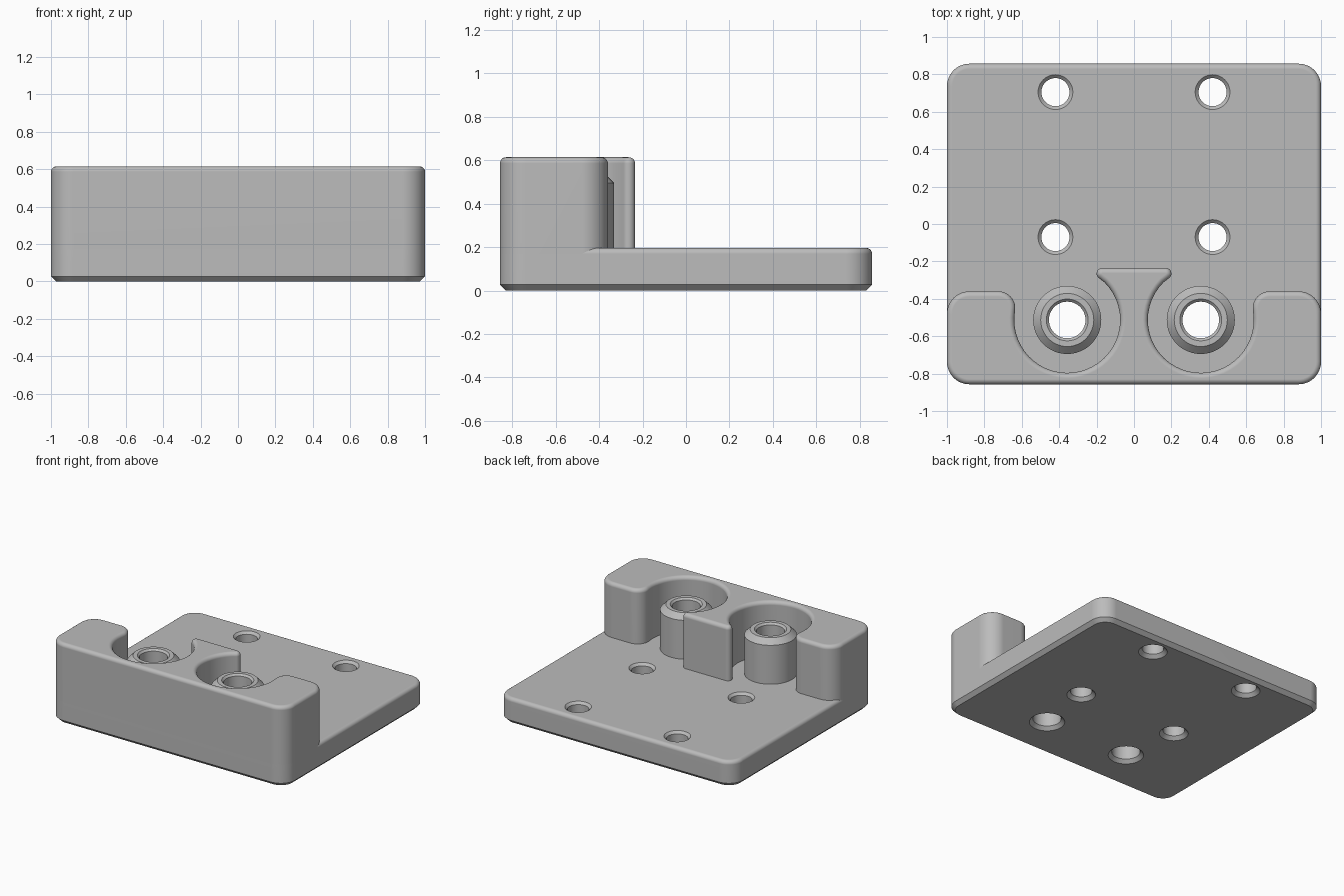
import bpy, bmesh
from math import sin, cos, pi, radians
from mathutils import Vector

if "Cube" in bpy.data.objects:
    bpy.data.objects.remove(bpy.data.objects["Cube"], do_unlink=True)

grey = bpy.data.materials.new("plain grey")
grey.use_nodes = True
grey.diffuse_color = (0.5, 0.5, 0.5, 1)
grey.node_tree.nodes["Principled BSDF"].inputs["Base Color"].default_value = (0.5, 0.5, 0.5, 1)

HALF_Y, PLATE_TOP, WALL_TOP = 0.857, 0.197, 0.614
CORNER, ROUND = 0.12, 0.028
SEAT_X, SEAT_Y, POCKET_R = 0.357, -0.513, 0.283


def arc(x, y, r, start, end):
    """Points along an arc, angles in degrees."""
    n = max(2, round(abs(end - start) / 7.5))
    angles = [radians(start + (end - start) * i / n) for i in range(n + 1)]
    return [Vector((x + r * cos(a), y + r * sin(a))) for a in angles]


def circle(x, y, r):
    return arc(x, y, r, 0, 360)[:-1]


def inset(points, d):
    """Move a counter-clockwise outline inwards by d."""
    out = []
    for i, p in enumerate(points):
        a = (p - points[i - 1]).normalized()
        b = (points[(i + 1) % len(points)] - p).normalized()
        na, nb = Vector((-a.y, a.x)), Vector((-b.y, b.x))
        out.append(p + (na + nb) * d / max(0.2, 1 + na.dot(nb)))
    return out


def loft(name, outline, levels, tube=False):
    """Skin an outline through (inset, height) levels; a tube joins last to first."""
    bm = bmesh.new()
    rings = [[bm.verts.new((p.x, p.y, z)) for p in inset(outline, d)] for d, z in levels]
    pairs = list(zip(rings, rings[1:]))
    if tube:
        pairs.append((rings[-1], rings[0]))
    else:
        bm.faces.new(rings[0])
        bm.faces.new(rings[-1])
    for low, high in pairs:
        for i in range(len(low)):
            bm.faces.new((low[i - 1], low[i], high[i], high[i - 1]))
    bmesh.ops.recalc_face_normals(bm, faces=bm.faces)
    mesh = bpy.data.meshes.new(name)
    bm.to_mesh(mesh)
    bm.free()
    mesh.materials.append(grey)
    obj = bpy.data.objects.new(name, mesh)
    bpy.context.collection.objects.link(obj)
    return obj


def activate(obj):
    bpy.ops.object.select_all(action='DESELECT')
    obj.select_set(True)
    bpy.context.view_layer.objects.active = obj


def smooth(obj):
    activate(obj)
    bpy.ops.object.shade_smooth_by_angle(angle=radians(25))
    mod = obj.modifiers.new("even shading", 'WEIGHTED_NORMAL')
    mod.keep_sharp = True


def rounded_top(z):
    steps = [radians(15 * i) for i in range(7)]
    return [(ROUND * (1 - cos(a)), z - ROUND + ROUND * sin(a)) for a in steps]


def cut(obj, x, y, r, top):
    """Through hole with a chamfer below, and one above if top is given."""
    levels = [(-0.035, -0.01), (0, 0.025)]
    if top:
        levels += [(0, PLATE_TOP - top), (-top - 0.01, PLATE_TOP + 0.01)]
    else:
        levels += [(0, PLATE_TOP + 0.05)]
    cutter = loft("hole_cutter", circle(x, y, r), levels)
    cutter.hide_render = True
    mod = obj.modifiers.new("hole", 'BOOLEAN')
    mod.operation, mod.solver, mod.object = 'DIFFERENCE', 'EXACT', cutter
    activate(obj)
    bpy.ops.object.modifier_apply(modifier=mod.name)
    bpy.data.objects.remove(cutter, do_unlink=True)


# Base plate: chamfered below, rounded above
cx, cy = 1 - CORNER, HALF_Y - CORNER
plate_outline = []
for i, (sx, sy) in enumerate([(1, 1), (-1, 1), (-1, -1), (1, -1)]):
    plate_outline += arc(cx * sx, cy * sy, CORNER, 90 * i, 90 * i + 90)
plate = loft("base_plate", plate_outline, [(0.027, 0), (0, 0.027)] + rounded_top(PLATE_TOP))
for side in (-1, 1):
    for y in (-0.07, 0.705):
        cut(plate, side * 0.42, y, 0.075, 0.018)
    cut(plate, side * SEAT_X, SEAT_Y, 0.098, None)
smooth(plate)

# Front wall: end blocks, round pockets and a flared centre post
half = arc(-cx, -cy, CORNER, 270, 180)
half += arc(-cx, -0.36 - CORNER, CORNER, 180, 90)
half += arc(-0.725, -0.45, 0.09, 90, -9.7)
half += arc(-SEAT_X, SEAT_Y, POCKET_R, 170.3, 413)[1:-1]
half += arc(-0.17, -0.265, 0.03, 233, 90)
wall_outline = [Vector((-p.x, p.y)) for p in half] + half[::-1]
wall = loft("front_wall", wall_outline, [(0, PLATE_TOP - ROUND)] + rounded_top(WALL_TOP))
smooth(wall)

# Hollow bosses standing in the pockets
for side, label in ((-1, "right"), (1, "left")):
    boss = loft(label + "_boss", circle(side * SEAT_X, SEAT_Y, 0.182),
                [(0, 0.18), (0, 0.495), (0.04, 0.535), (0.07, 0.535),
                 (0.084, 0.521), (0.084, 0.18)], tube=True)
    smooth(boss)
